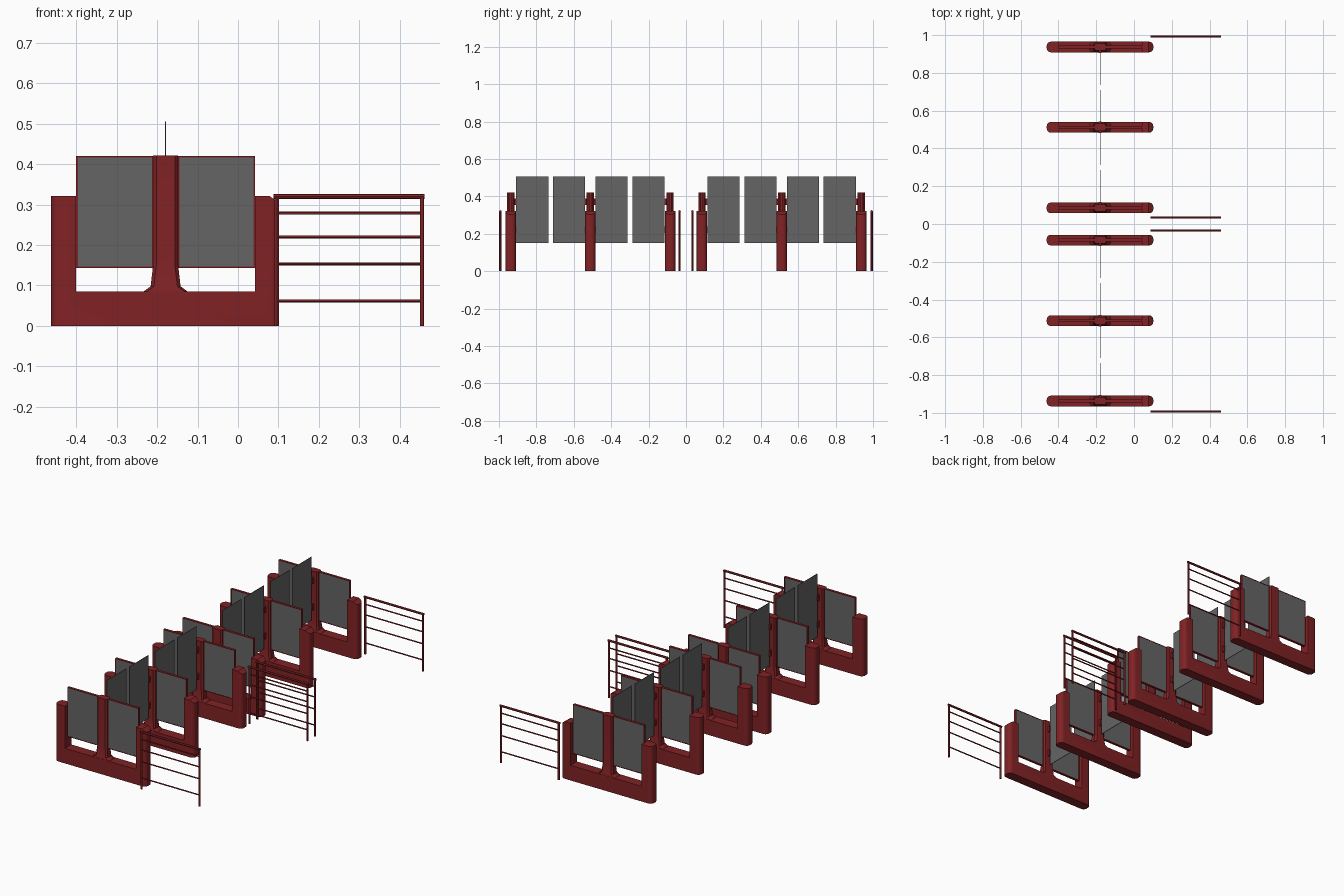
import bpy, bmesh
from mathutils import Vector

if "Cube" in bpy.data.objects:
    bpy.data.objects.remove(bpy.data.objects["Cube"])


def material(name, rgba):
    m = bpy.data.materials.new(name)
    m.diffuse_color = rgba
    m.use_nodes = True
    m.node_tree.nodes["Principled BSDF"].inputs["Base Color"].default_value = m.diffuse_color
    return m


RED = material("red_paint", (0.22, 0.016, 0.018, 1))
GLASS = material("grey_glass", (0.13, 0.13, 0.13, 0.8))
CX = -0.179  # x of the centre posts and wings


def finish(name, bm, mat, smooth=False):
    bmesh.ops.recalc_face_normals(bm, faces=bm.faces)
    me = bpy.data.meshes.new(name)
    bm.to_mesh(me)
    bm.free()
    me.materials.append(mat)
    ob = bpy.data.objects.new(name, me)
    bpy.context.collection.objects.link(ob)
    if smooth:
        bpy.ops.object.select_all(action='DESELECT')
        ob.select_set(True)
        bpy.context.view_layer.objects.active = ob
        bpy.ops.object.shade_smooth_by_angle()
    return ob


def add_box(bm, x0, x1, y0, y1, z0, z1):
    vs = bmesh.ops.create_cube(bm, size=1)['verts']
    for v in vs:
        v.co = Vector((x1 if v.co.x > 0 else x0,
                       y1 if v.co.y > 0 else y0,
                       z1 if v.co.z > 0 else z0))


def box(name, mat, *b):
    bm = bmesh.new()
    add_box(bm, *b)
    return finish(name, bm, mat)


# U-shaped pedestal with rounded ends
def pedestal_body(y):
    prof = [(-0.462, 0), (0.102, 0), (0.102, 0.304), (0.078, 0.321), (0.042, 0.321),
            (0.042, 0.085), (-0.40, 0.085), (-0.40, 0.321), (-0.462, 0.321)]
    bm = bmesh.new()
    f = bm.faces.new([bm.verts.new((x, y - 0.028, z)) for x, z in prof])
    ext = bmesh.ops.extrude_face_region(bm, geom=[f])['geom']
    bmesh.ops.translate(bm, vec=(0, 0.056, 0),
                        verts=[g for g in ext if isinstance(g, bmesh.types.BMVert)])
    ends = [e for e in bm.edges
            if all(v.co.x < -0.46 or v.co.x > 0.10 for v in e.verts)
            and abs(e.verts[0].co.z - e.verts[1].co.z) > 0.2]
    bmesh.ops.bevel(bm, geom=ends, offset=0.021, segments=5, profile=0.5, affect='EDGES')
    finish("pedestal_body", bm, RED, True)


# Centre post: chamfered section lofted up from a flared foot
def centre_post(y):
    bm = bmesh.new()
    rings = []
    for z, hx, hy in [(0.08, 0.056, 0.027), (0.086, 0.053, 0.027), (0.098, 0.037, 0.024),
                      (0.15, 0.031, 0.019), (0.421, 0.031, 0.019)]:
        c = 0.008
        pts = [(hx, hy - c), (hx - c, hy), (c - hx, hy), (-hx, hy - c),
               (-hx, c - hy), (c - hx, -hy), (hx - c, -hy), (hx, c - hy)]
        rings.append([bm.verts.new((CX + px, y + py, z)) for px, py in pts])
    for a, b in zip(rings, rings[1:]):
        for i in range(8):
            j = (i + 1) % 8
            bm.faces.new((a[i], a[j], b[j], b[i]))
    bm.faces.new(rings[0])
    bm.faces.new(rings[-1])
    finish("centre_post", bm, RED, True)


# Framed side glass
def side_panel(y, x0, x1, z0=0.143, z1=0.42):
    t, d = 0.004, 0.007
    bm = bmesh.new()
    add_box(bm, x0, x0 + t, y - d, y + d, z0, z1)
    add_box(bm, x1 - t, x1, y - d, y + d, z0, z1)
    add_box(bm, x0 + t, x1 - t, y - d, y + d, z0, z0 + t)
    add_box(bm, x0 + t, x1 - t, y - d, y + d, z1 - t, z1)
    finish("panel_frame", bm, RED)
    box("panel_glass", GLASS, x0 + t, x1 - t, y - d + .001, y + d - .001, z0 + t, z1 - t)


# Hinge clips holding a wing
def hinges(y, side):
    for z in (0.222, 0.37):
        ys = sorted((y + side * 0.017, y + side * 0.031))
        box("wing_hinge", RED, CX - 0.008, CX + 0.008, *ys, z - 0.017, z + 0.017)


# Railing with round bars
def railing(y):
    bm = bmesh.new()

    def rod(p, q, r):
        p, q = Vector(p), Vector(q)
        d = q - p
        vs = bmesh.ops.create_cone(bm, cap_ends=True, segments=12, radius1=r,
                                   radius2=r, depth=d.length)['verts']
        rot = Vector((0, 0, 1)).rotation_difference(d)
        for v in vs:
            v.co = rot @ v.co + (p + q) / 2

    for x in (0.096, 0.455):
        rod((x, y, 0), (x, y, 0.32), 0.0055)
    for z in (0.062, 0.153, 0.22, 0.279):
        rod((0.096, y, z), (0.455, y, z), 0.0035)
    rod((0.088, y, 0.32), (0.461, y, 0.32), 0.006)
    finish("railing", bm, RED, True)


# Two mirrored gate groups, each with three pedestals and two lanes
for s in (-1, 1):
    for y, sides in ((0.085, (1,)), (0.512, (-1, 1)), (0.937, (-1,))):
        pedestal_body(s * y)
        centre_post(s * y)
        side_panel(s * y, -0.40, CX - 0.030)
        side_panel(s * y, CX + 0.030, 0.042)
        for d in sides:
            hinges(s * y, s * d)
    for y0, y1 in ((0.114, 0.285), (0.312, 0.483), (0.54, 0.71), (0.735, 0.908)):
        ys = sorted((s * y0, s * y1))
        box("gate_wing", GLASS, CX - 0.0015, CX + 0.0015, *ys, 0.15, 0.505)
    for y in (0.034, 0.993):
        railing(s * y)
